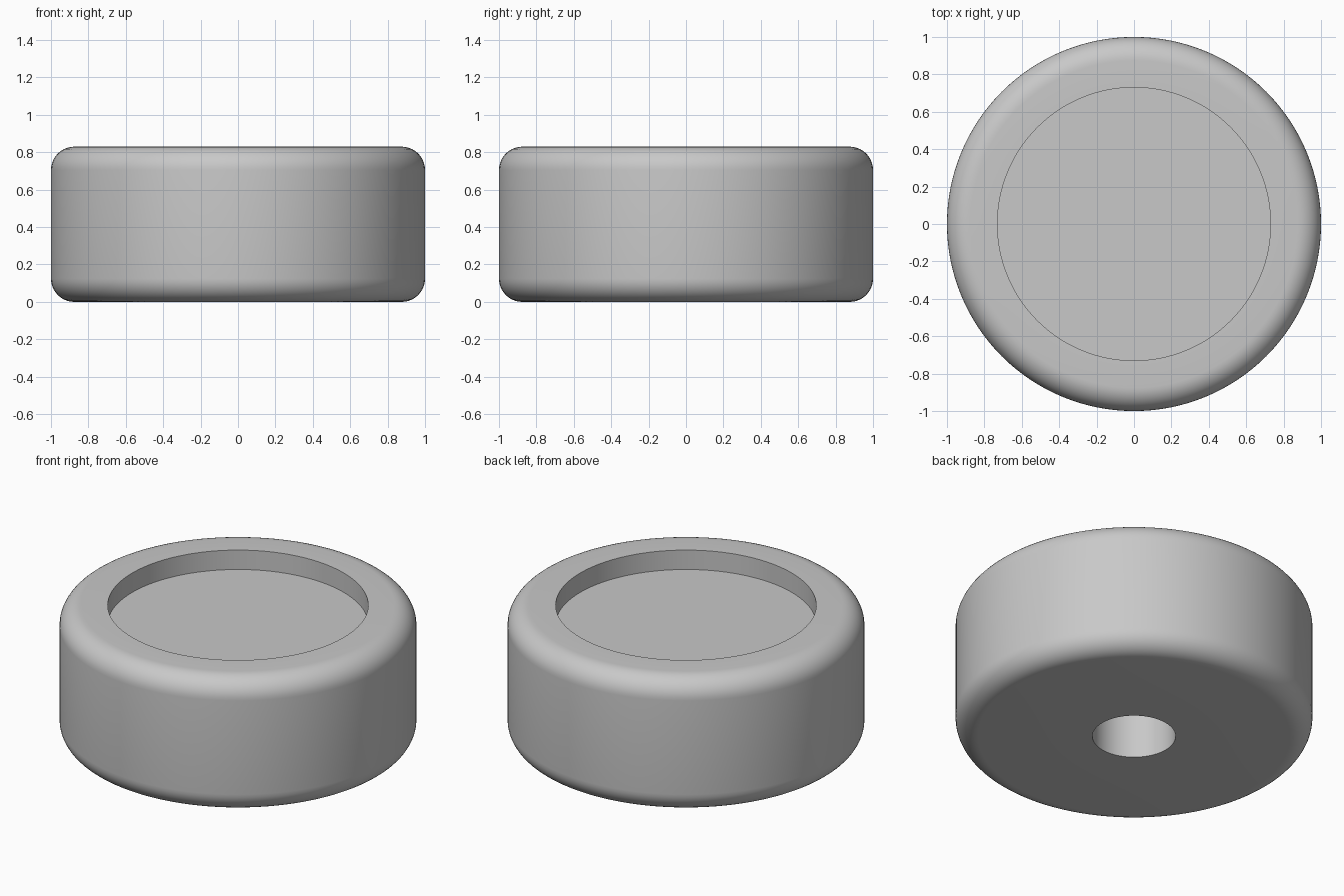
import bpy, bmesh
from math import pi, sin, cos, radians
from mathutils import Vector

if "Cube" in bpy.data.objects:
    bpy.data.objects.remove(bpy.data.objects["Cube"], do_unlink=True)

RADIUS, HEIGHT, ROUND = 1.0, 0.83, 0.125
RECESS_R, RECESS_Z = 0.73, 0.71
HOLE_R, HOLE_Z = 0.233, 0.45
SEGMENTS, ARC_STEPS = 128, 10


def corner(center_z, start):
    """Quarter-round of the outer edge, from the start angle upwards."""
    angles = [radians(start + 90 * i / ARC_STEPS) for i in range(ARC_STEPS + 1)]
    return [(RADIUS - ROUND + ROUND * cos(a), center_z + ROUND * sin(a)) for a in angles]


# Half section: blind bore, underside, rounded wall, rim, shallow recess
section = [(0, HOLE_Z), (HOLE_R, HOLE_Z), (HOLE_R, 0)]
section += corner(ROUND, -90) + corner(HEIGHT - ROUND, 0)
section += [(RECESS_R, HEIGHT), (RECESS_R, RECESS_Z), (0, RECESS_Z)]

# Spin the section around the vertical axis
bm = bmesh.new()
verts = [bm.verts.new((r, 0, z)) for r, z in section]
edges = [bm.edges.new(pair) for pair in zip(verts, verts[1:])]
bmesh.ops.spin(bm, geom=verts + edges, cent=Vector(), axis=Vector((0, 0, 1)),
               angle=2 * pi, steps=SEGMENTS)
bmesh.ops.remove_doubles(bm, verts=bm.verts[:], dist=0.0001)
bmesh.ops.recalc_face_normals(bm, faces=bm.faces[:])
mesh = bpy.data.meshes.new("round_foot")
bm.to_mesh(mesh)
bm.free()

foot = bpy.data.objects.new("round_foot", mesh)
bpy.context.collection.objects.link(foot)

# Plain grey material
grey = bpy.data.materials.new("light_grey")
grey.use_nodes = True
colour = (0.58, 0.58, 0.58, 1)
grey.diffuse_color = colour
grey.node_tree.nodes["Principled BSDF"].inputs["Base Color"].default_value = colour
mesh.materials.append(grey)

# Smooth curves, crisp recess and bore edges
bpy.ops.object.select_all(action="DESELECT")
foot.select_set(True)
bpy.context.view_layer.objects.active = foot
bpy.ops.object.shade_smooth_by_angle(angle=radians(30))
